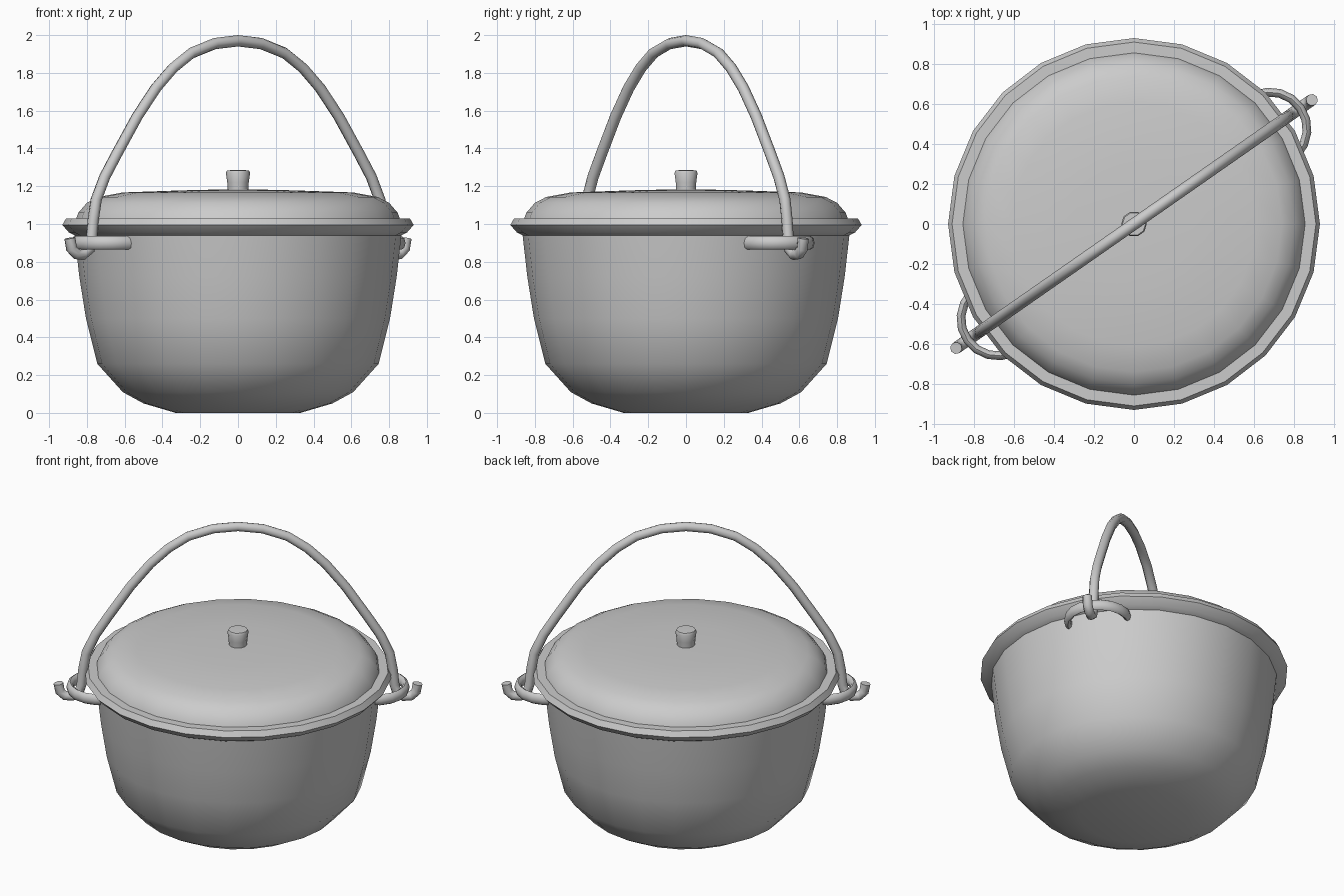
import bpy, bmesh, math
from mathutils import Vector

if "Cube" in bpy.data.objects:
    bpy.data.objects.remove(bpy.data.objects["Cube"])

TURN = math.radians(34.9)   # handle plane is turned from the x axis


def finish(name, bm, angle, turn=0.0):
    bmesh.ops.recalc_face_normals(bm, faces=bm.faces)
    me = bpy.data.meshes.new(name)
    bm.to_mesh(me)
    bm.free()
    ob = bpy.data.objects.new(name, me)
    bpy.context.collection.objects.link(ob)
    ob.rotation_euler.z = turn
    bpy.ops.object.select_all(action='DESELECT')
    ob.select_set(True)
    bpy.context.view_layer.objects.active = ob
    bpy.ops.object.shade_smooth_by_angle(angle=math.radians(angle))
    return ob


def lathe(name, profile, sides, angle=50):
    """Revolve (radius, z) points around the z axis."""
    bm = bmesh.new()
    vs = [bm.verts.new((r, 0, z)) for r, z in profile]
    es = [bm.edges.new(p) for p in zip(vs, vs[1:])]
    bmesh.ops.spin(bm, geom=vs + es, axis=(0, 0, 1), cent=(0, 0, 0),
                   steps=sides, angle=2 * math.pi, use_duplicate=False)
    bmesh.ops.remove_doubles(bm, verts=bm.verts, dist=1e-4)
    return finish(name, bm, angle)


def sweep(name, path, normal, half_w, half_n, sides=8):
    """Sweep an oval section along a path lying in the plane of normal."""
    bm = bmesh.new()
    pts, n = [Vector(p) for p in path], Vector(normal)
    rings = []
    for i, p in enumerate(pts):
        a = (p - pts[i - 1]).normalized() if i else Vector()
        b = (pts[i + 1] - p).normalized() if i < len(pts) - 1 else Vector()
        side = (a + b).normalized().cross(n)
        rings.append([bm.verts.new(p + side * half_w * math.cos(t) + n * half_n * math.sin(t))
                      for t in (2 * math.pi * k / sides for k in range(sides))])
    for r, s in zip(rings, rings[1:]):
        for k in range(sides):
            j = (k + 1) % sides
            bm.faces.new((r[k], r[j], s[j], s[k]))
    bm.faces.new(rings[0])
    bm.faces.new(rings[-1])
    return finish(name, bm, 60, TURN)


# pot body with flared rim and inner wall
lathe("pot_body", [(0, 0), (0.33, 0), (0.50, 0.05), (0.61, 0.11), (0.745, 0.26),
                   (0.805, 0.50), (0.84, 0.72), (0.865, 0.94), (0.895, 0.955),
                   (0.93, 0.995), (0.91, 1.03), (0.83, 1.03), (0.80, 0.72),
                   (0.765, 0.50), (0.70, 0.28), (0.48, 0.09), (0, 0.05)], 24)

# lid, slightly domed
lathe("lid", [(0.858, 1.025), (0.845, 1.06), (0.80, 1.112), (0.74, 1.143),
              (0.61, 1.167), (0.30, 1.178), (0, 1.185)], 24)

# lid knob
lathe("lid_knob", [(0.054, 1.17), (0.057, 1.22), (0.064, 1.27), (0.058, 1.284),
                   (0, 1.286)], 10, 40)

# bail handle with hooked ends, half path mirrored
half = [(0.15, 1.955), (0.30, 1.905), (0.42, 1.825), (0.53, 1.72), (0.65, 1.57),
        (0.78, 1.375), (0.86, 1.25), (0.915, 1.13), (0.935, 1.02), (0.945, 0.92),
        (0.96, 0.865), (1.00, 0.838), (1.045, 0.842), (1.075, 0.87), (1.085, 0.925)]
path = [(-r, 0, z) for r, z in reversed(half)] + [(0, 0, 1.97)] + [(r, 0, z) for r, z in half]
sweep("bail_handle", path, (0, 1, 0), 0.03, 0.03)

# half-ring lugs that hold the hooks
for name, s in (("lug_right", 1), ("lug_left", -1)):
    arc = [(s * (0.83 + 0.185 * math.cos(t)), 0.185 * math.sin(t), 0.90)
           for t in (math.radians(-100 + 20 * k) for k in range(11))]
    sweep(name, arc, (0, 0, 1), 0.022, 0.036)
